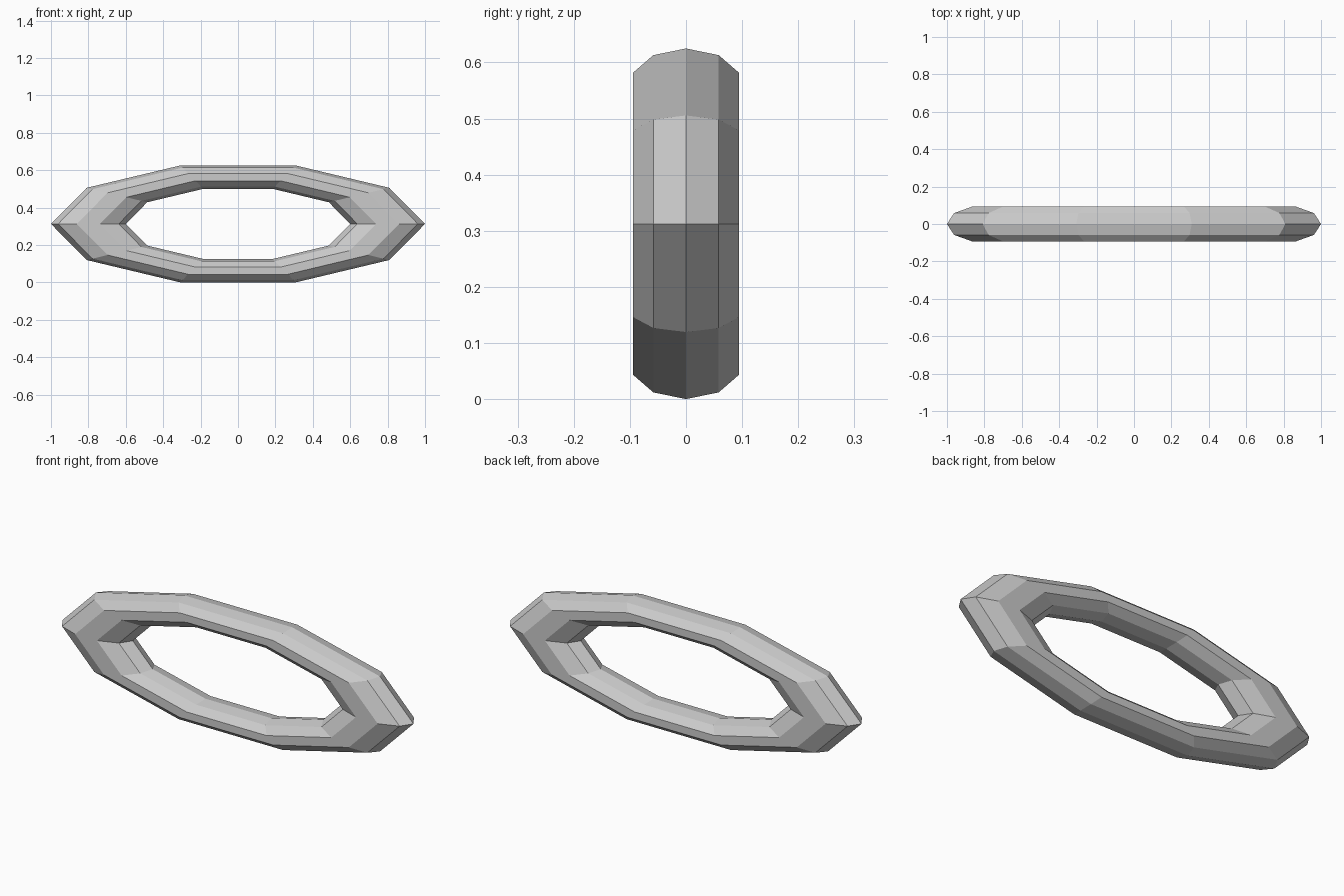
import bpy
from math import radians, sin

if "Cube" in bpy.data.objects:
    bpy.data.objects.remove(bpy.data.objects["Cube"])

# Low-poly ring: ten-sided torus with ten-sided section, standing upright and squashed
squash = 0.3285
bpy.ops.mesh.primitive_torus_add(
    major_segments=10, minor_segments=10,
    major_radius=0.8, minor_radius=0.2,
    location=(0, 0, squash * sin(radians(72))),
    rotation=(radians(90), 0, 0))
ring = bpy.context.object
ring.name = "ring"
ring.scale = (1, squash, 0.496)
bpy.ops.object.transform_apply(location=False, rotation=True, scale=True)
bpy.ops.object.shade_flat()
